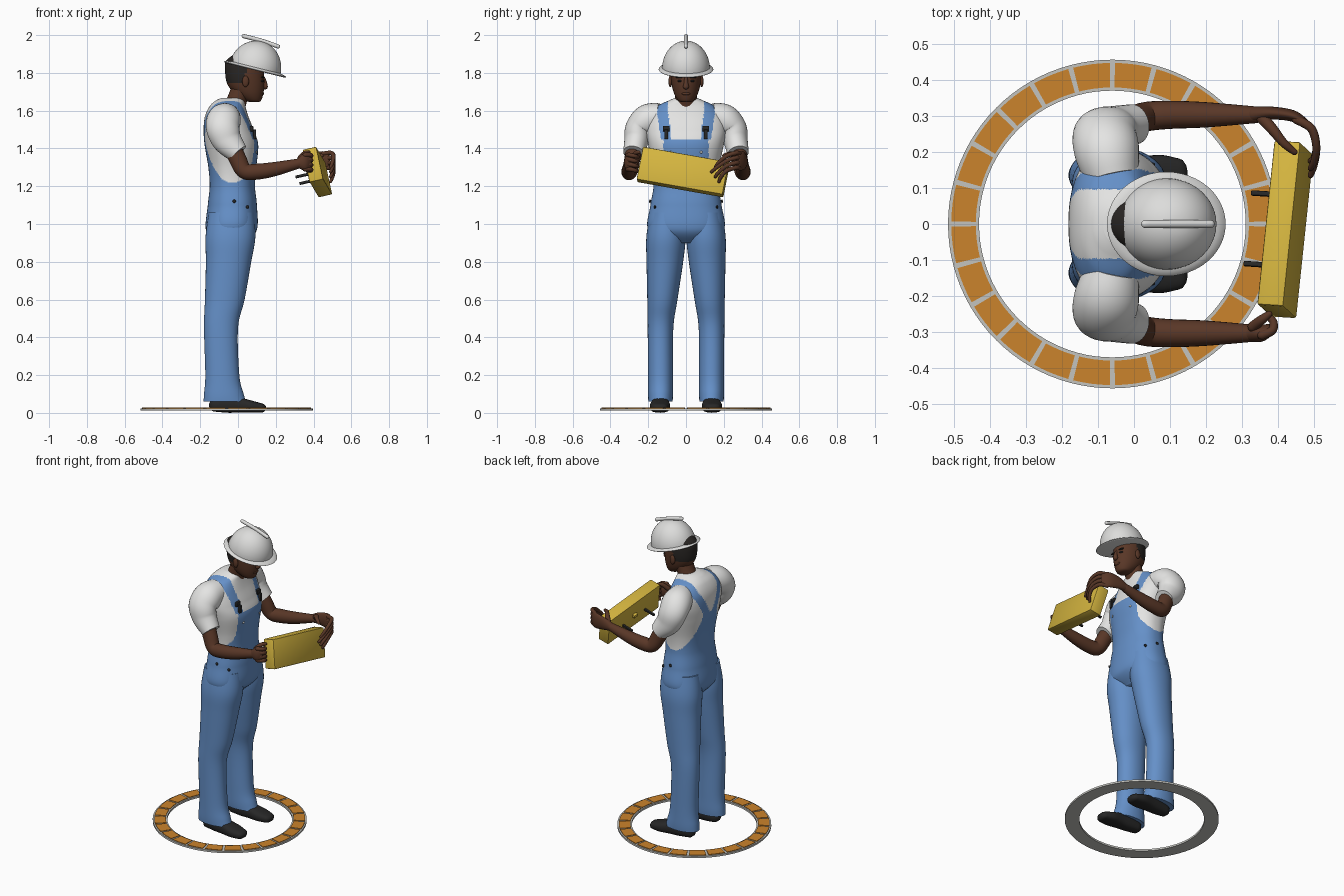
import bpy, bmesh, math
from mathutils import Vector, Matrix

cube = bpy.data.objects.get("Cube")
if cube:
    bpy.data.objects.remove(cube)


def material(name, r, g, b):
    m = bpy.data.materials.new(name)
    m.use_nodes = True
    m.diffuse_color = (r, g, b, 1)
    m.node_tree.nodes["Principled BSDF"].inputs["Base Color"].default_value = (r, g, b, 1)
    return m


DENIM = material("denim_blue", 0.13, 0.28, 0.58)
SHIRT = material("shirt_white", 0.78, 0.78, 0.77)
HELMET = material("helmet_white", 0.72, 0.72, 0.71)
SKIN = material("brown_skin", 0.10, 0.038, 0.02)
DARK = material("black", 0.02, 0.02, 0.02)
HAIR = material("dark_hair", 0.022, 0.019, 0.017)
YELLOW = material("yellow", 0.66, 0.46, 0.05)
ORANGE = material("orange", 0.6, 0.23, 0.025)
GREY = material("light_grey", 0.55, 0.55, 0.52)


def finish(bm, name, mats, rule=None, matrix=None, angle=50):
    """Turn a bmesh into a shaded, coloured object."""
    bmesh.ops.recalc_face_normals(bm, faces=bm.faces)
    if rule:
        for f in bm.faces:
            f.material_index = rule(f.calc_center_median())
    if matrix:
        bm.transform(matrix)
    mesh = bpy.data.meshes.new(name)
    bm.to_mesh(mesh)
    bm.free()
    for m in mats:
        mesh.materials.append(m)
    ob = bpy.data.objects.new(name, mesh)
    bpy.context.collection.objects.link(ob)
    bpy.ops.object.select_all(action='DESELECT')
    ob.select_set(True)
    bpy.context.view_layer.objects.active = ob
    bpy.ops.object.shade_smooth_by_angle(angle=math.radians(angle))
    return ob


def spline(pts, steps):
    """Catmull-Rom through points of any dimension."""
    out = []
    for i in range(len(pts) - 1):
        a, b, c, d = pts[max(i - 1, 0)], pts[i], pts[i + 1], pts[min(i + 2, len(pts) - 1)]
        for s in range(steps):
            t = s / steps
            out.append([q + t / 2 * (r - p + t * (2 * p - 5 * q + 4 * r - w + t * (3 * (q - r) + w - p)))
                        for p, q, r, w in zip(a, b, c, d)])
    return out + [list(pts[-1])]


def sweep(name, pts, mats, up=(0, 0, 1), flat=False, segs=24, steps=6, power=1, rule=None,
          matrix=None, rounded=True):
    """Skin ellipses (x, y, z, ra, rb) along a path; flat keeps every ring level."""
    rows = spline(pts, steps)
    rings = []
    for i, row in enumerate(rows):
        p = Vector(row[:3])
        if flat:
            side, other = Vector((1, 0, 0)), Vector((0, 1, 0))
        else:
            t = (Vector(rows[min(i + 1, len(rows) - 1)][:3]) - Vector(rows[max(i - 1, 0)][:3])).normalized()
            side = t.cross(Vector(up)).normalized()
            other = side.cross(t)
        ring = (p, side, other, row[3], row[4])
        if rounded and not flat and i in (0, len(rows) - 1):
            sign = -1 if i == 0 else 1
            r = min(row[3], row[4])
            caps = [(p + t * sign * r * math.sin(a), side, other, row[3] * math.cos(a), row[4] * math.cos(a))
                    for a in (0, 0.5, 1, 1.4)]
            rings += caps[::sign]
        else:
            rings.append(ring)
    bm = bmesh.new()
    soft = lambda v: math.copysign(abs(v) ** power, v)
    loops = []
    for p, side, other, ra, rb in rings:
        angles = [2 * math.pi * k / segs for k in range(segs)]
        loops.append([bm.verts.new(p + side * ra * soft(math.cos(a)) + other * rb * soft(math.sin(a)))
                      for a in angles])
    for lo, hi in zip(loops, loops[1:]):
        for k in range(segs):
            n = (k + 1) % segs
            bm.faces.new((lo[k], lo[n], hi[n], hi[k]))
    bm.faces.new(loops[0])
    bm.faces.new(loops[-1])
    return finish(bm, name, mats, rule, matrix)


def box(name, size, mat, matrix, bevel=0.0):
    bm = bmesh.new()
    bmesh.ops.create_cube(bm, size=1, matrix=Matrix.Diagonal((*size, 1)))
    if bevel:
        bmesh.ops.bevel(bm, geom=bm.edges[:], offset=bevel, segments=2, affect='EDGES', profile=0.5)
    return finish(bm, name, [mat], matrix=matrix, angle=30)


def ball(name, loc, size, mat):
    bm = bmesh.new()
    bmesh.ops.create_uvsphere(bm, u_segments=16, v_segments=10, radius=1,
                              matrix=Matrix.Translation(loc) @ Matrix.Diagonal((*size, 1)))
    return finish(bm, name, [mat])


def sector(bm, r0, r1, z0, z1, a0, a1, n):
    """Add an extruded arc of a ring."""
    vs = [[bm.verts.new((-0.06 + r * math.cos(a), r * math.sin(a), z))
           for r, z in ((r0, z0), (r1, z0), (r1, z1), (r0, z1))]
          for a in (a0 + (a1 - a0) * i / n for i in range(n + 1))]
    for p, q in zip(vs, vs[1:]):
        for k in range(4):
            bm.faces.new((p[k], p[(k + 1) % 4], q[(k + 1) % 4], q[k]))
    if a1 - a0 < 6:
        bm.faces.new(vs[0])
        bm.faces.new(vs[-1])
    else:
        bmesh.ops.remove_doubles(bm, verts=bm.verts, dist=1e-5)


# Floor ring with tiles
bm = bmesh.new()
sector(bm, 0.37, 0.456, 0.012, 0.024, 0, 2 * math.pi, 96)
finish(bm, "floor_ring", [GREY], angle=30)
bm = bmesh.new()
for i in range(24):
    mid = math.radians(15 * i + 7.5)
    sector(bm, 0.379, 0.447, 0.02, 0.028, mid - 0.115, mid + 0.115, 4)
finish(bm, "ring_tiles", [ORANGE], angle=30)


# Torso: blue overalls, bib and straps over a white shirt
def overalls(c):
    y, z = abs(c.y), c.z
    if z < 1.22:
        return 0
    if c.x > -0.03 and z < 1.45:
        return 0 if y < 0.12 + 0.05 * max(0, (1.3 - z) / 0.08) else 1
    if c.x <= -0.03 and z < 1.45:
        return 0 if y < 0.07 + 0.1 * ((1.45 - z) / 0.23) ** 1.5 else 1
    mid = 0.105 + 0.02 * min(1, (z - 1.45) / 0.15) if c.x > -0.03 else 0.04 + 0.085 * min(1, (z - 1.45) / 0.15)
    return 0 if abs(y - mid) < 0.029 else 1


sweep("torso", [(-0.04, 0, 0.9, 0.08, 0.09), (-0.035, 0, 0.97, 0.135, 0.2), (-0.03, 0, 1.1, 0.13, 0.188),
                (-0.03, 0, 1.2, 0.12, 0.172), (-0.03, 0, 1.3, 0.127, 0.176), (-0.035, 0, 1.42, 0.142, 0.2),
                (-0.05, 0, 1.5, 0.132, 0.212), (-0.06, 0, 1.57, 0.115, 0.2), (-0.055, 0, 1.625, 0.094, 0.15),
                (-0.04, 0, 1.655, 0.075, 0.088), (-0.03, 0, 1.668, 0.055, 0.058)],
      [DENIM, SHIRT], flat=True, segs=144, steps=16, power=0.88, rule=overalls)

for s, tag in ((1, "left"), (-1, "right")):
    # Trouser legs and shoes
    sweep(tag + "_trouser_leg",
          [(-0.07, s * 0.135, 0.06, 0.112, 0.064), (-0.075, s * 0.135, 0.1, 0.105, 0.066),
           (-0.083, s * 0.135, 0.2, 0.09, 0.066), (-0.09, s * 0.135, 0.45, 0.09, 0.068),
           (-0.07, s * 0.125, 0.6, 0.105, 0.08), (-0.05, s * 0.112, 0.8, 0.12, 0.097),
           (-0.04, s * 0.106, 0.93, 0.132, 0.104), (-0.035, s * 0.1, 1.06, 0.12, 0.09)],
          [DENIM], flat=True, segs=40, power=0.95)
    sweep(tag + "_shoe",
          [(-0.12, s * 0.13, 0.04, 0.036, 0.034), (-0.06, s * 0.132, 0.045, 0.042, 0.044),
           (0.0, s * 0.135, 0.042, 0.047, 0.041), (0.07, s * 0.138, 0.033, 0.054, 0.032),
           (0.125, s * 0.14, 0.026, 0.042, 0.024)], [DARK], power=0.75)
    # Sleeves and arms
    sweep(tag + "_sleeve",
          [(-0.06, s * 0.13, 1.565, 0.075, 0.075), (-0.075, s * 0.2, 1.55, 0.085, 0.09),
           (-0.08, s * 0.25, 1.505, 0.072, 0.088), (-0.055, s * 0.263, 1.44, 0.064, 0.078),
           (0.0, s * 0.277, 1.375, 0.056, 0.056)], [SHIRT], up=(1, 0, 0), segs=32, rounded=False)
    sweep(tag + "_arm",
          [(-0.03, s * 0.272, 1.41, 0.045, 0.045), (0.0, s * 0.285, 1.34, 0.046, 0.042),
           (0.035, s * 0.298, 1.28, 0.042, 0.041), (0.1, s * 0.303, 1.277, 0.042, 0.039),
           (0.2, s * 0.303, 1.292, 0.037, 0.035), (0.34, s * 0.303, 1.325, 0.024, 0.023)],
          [SKIN], up=(0, 1, 0))
    # Strap buckles, bib and hip buttons
    box(tag + "_buckle", (0.018, 0.036, 0.03), DARK, Matrix.Translation((0.072, s * 0.105, 1.505)), 0.004)
    box(tag + "_buckle_clip", (0.016, 0.02, 0.05), DARK, Matrix.Translation((0.088, s * 0.105, 1.475)), 0.004)
    ball(tag + "_bib_button", (0.094, s * 0.08, 1.38), (0.008, 0.008, 0.008), GREY)
    for x, z in ((-0.02, 1.12), (0.05, 1.09)):
        ball(tag + "_hip_button", (x, s * (0.19 if x < 0 else 0.165), z), (0.009, 0.006, 0.009), DARK)
    # Ears, eyes and brows
    ball(tag + "_ear", (0.04, s * 0.083, 1.755), (0.018, 0.01, 0.03), SKIN)
    ball(tag + "_eye", (0.127, s * 0.032, 1.757), (0.01, 0.014, 0.006), DARK)
    ball(tag + "_brow", (0.13, s * 0.034, 1.777), (0.009, 0.022, 0.005), HAIR)

# Neck and head with short hair
sweep("neck", [(-0.03, 0, 1.6, 0.066, 0.064), (-0.005, 0, 1.66, 0.056, 0.058), (0.03, 0, 1.74, 0.06, 0.06)],
      [SKIN], flat=True)
sweep("head", [(0.088, 0, 1.645, 0.022, 0.022), (0.078, 0, 1.655, 0.045, 0.042), (0.058, 0, 1.69, 0.076, 0.063),
               (0.042, 0, 1.74, 0.098, 0.076), (0.035, 0, 1.8, 0.103, 0.081), (0.035, 0, 1.86, 0.1, 0.075),
               (0.04, 0, 1.9, 0.06, 0.05)],
      [SKIN, HAIR], flat=True, segs=48, steps=8,
      rule=lambda c: int(c.z > 1.82 or (c.z > 1.745 and c.x < 0.02 + (c.z - 1.745) * 0.4)))
sweep("nose", [(0.132, 0, 1.775, 0.009, 0.01), (0.141, 0, 1.75, 0.011, 0.012), (0.143, 0, 1.727, 0.016, 0.015)],
      [SKIN], up=(1, 0, 0))
ball("lips", (0.128, 0, 1.69), (0.011, 0.024, 0.008), SKIN)

# Hard hat, tipped forward
tip = Matrix.Translation((0.09, 0, 1.82)) @ Matrix.Rotation(math.radians(14), 4, 'Y')
sweep("helmet_dome", [(0, 0, 0.15 * math.sin(a), 0.003 + 0.135 * math.cos(a), 0.003 + 0.124 * math.cos(a))
                      for a in (i * math.pi / 16 for i in range(9))],
      [HELMET], flat=True, segs=48, steps=3, matrix=tip)
sweep("helmet_brim", [(0, 0, -0.006, 0.16, 0.137), (0, 0, -0.004, 0.167, 0.143), (0, 0, 0.002, 0.167, 0.143),
                      (0, 0, 0.012, 0.13, 0.12)], [HELMET], flat=True, segs=48, steps=2, matrix=tip)
sweep("helmet_ridge", [(-0.1, 0, 0.155, 0.011, 0.011), (0, 0, 0.154, 0.011, 0.011), (0.09, 0, 0.146, 0.011, 0.011)],
      [HELMET], segs=16, matrix=tip)

# Yellow case with rear handles
pose = (Matrix.Translation((0.42, -0.015, 1.275)) @ Matrix.Rotation(math.radians(-6), 4, 'Z')
        @ Matrix.Rotation(math.radians(-10), 4, 'X') @ Matrix.Rotation(math.radians(-13), 4, 'Y'))
box("yellow_case", (0.075, 0.465, 0.18), YELLOW, pose, 0.006)
box("case_knob", (0.02, 0.035, 0.02), YELLOW, pose @ Matrix.Translation((-0.045, 0, 0.0)), 0.004)
for y in (-0.1, 0.1):
    box("case_handle", (0.08, 0.014, 0.014), DARK, pose @ Matrix.Translation((-0.072, y, -0.02)), 0.003)

# Left hand wrapped round the end of the case
sweep("left_palm", [(0.33, 0.304, 1.323, 0.022, 0.026), (0.38, 0.308, 1.333, 0.018, 0.04),
                    (0.44, 0.3, 1.335, 0.016, 0.05), (0.475, 0.278, 1.335, 0.013, 0.046)], [SKIN])
for i in range(4):
    z = 1.372 - 0.026 * i
    reach = 0.02 * abs(i - 1)
    sweep("left_finger", [(0.45, 0.29, z, 0.012, 0.012), (0.492, 0.265, z + 0.004, 0.012, 0.012),
                          (0.506, 0.215, z - 0.012, 0.011, 0.011), (0.5, 0.165 + reach / 2, z - 0.045, 0.01, 0.01),
                          (0.49, 0.135 + reach, z - 0.07, 0.008, 0.008)], [SKIN], segs=12)
sweep("left_thumb", [(0.355, 0.295, 1.34, 0.017, 0.017), (0.385, 0.262, 1.365, 0.015, 0.015),
                     (0.415, 0.225, 1.37, 0.012, 0.012), (0.445, 0.2, 1.362, 0.009, 0.009)], [SKIN], segs=12)

# Right hand gripping the other end
sweep("right_palm", [(0.32, -0.303, 1.32, 0.023, 0.027), (0.35, -0.303, 1.325, 0.024, 0.046),
                     (0.372, -0.295, 1.325, 0.018, 0.045)], [SKIN])
for i in range(4):
    z = 1.365 - 0.025 * i
    sweep("right_finger", [(0.355, -0.308, z, 0.013, 0.013), (0.384, -0.295, z, 0.012, 0.012),
                           (0.386, -0.27, z - 0.006, 0.011, 0.011), (0.368, -0.255, z - 0.01, 0.009, 0.009)],
          [SKIN], segs=12)
sweep("right_thumb", [(0.33, -0.285, 1.35, 0.015, 0.015), (0.355, -0.265, 1.375, 0.013, 0.013),
                      (0.375, -0.25, 1.38, 0.009, 0.009)], [SKIN], segs=12)
